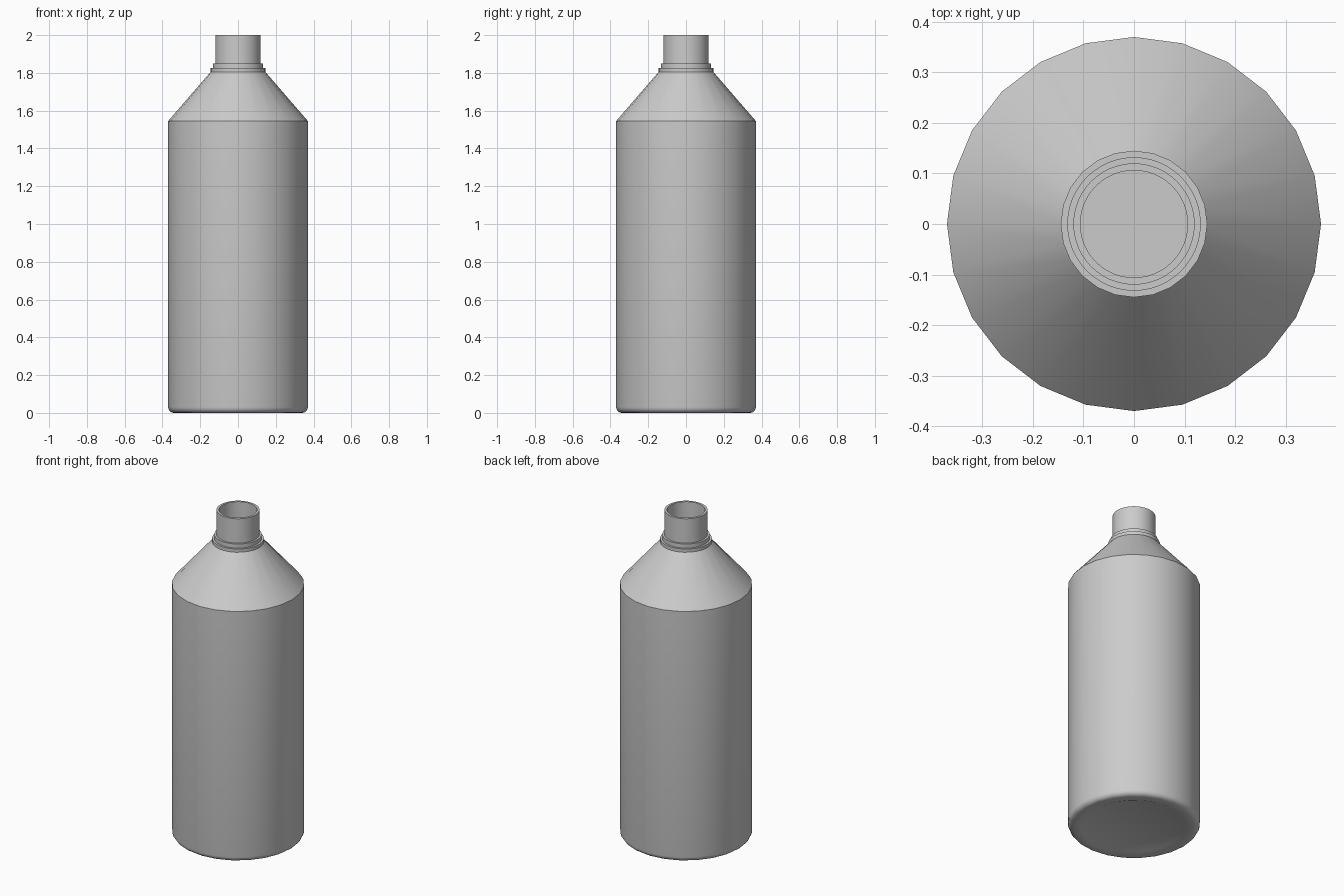
import bpy
import math

old = bpy.data.objects.get("Cube")
if old:
    bpy.data.objects.remove(old, do_unlink=True)

grey = bpy.data.materials.new("plain grey")
grey.use_nodes = True
COLOUR = (0.6, 0.6, 0.6, 1)
grey.diffuse_color = COLOUR
grey.node_tree.nodes["Principled BSDF"].inputs["Base Color"].default_value = COLOUR


def lathe(name, profile, sides):
    """Spin (radius, height) points about z and cap both ends."""
    verts = [(r * math.cos(math.tau * i / sides), r * math.sin(math.tau * i / sides), z)
             for r, z in profile for i in range(sides)]
    faces = []
    for k in range(len(profile) - 1):
        a, b = k * sides, (k + 1) * sides
        for i in range(sides):
            j = (i + 1) % sides
            faces.append((a + i, a + j, b + j, b + i))
    last = (len(profile) - 1) * sides
    faces.append(tuple(reversed(range(sides))))
    faces.append(tuple(range(last, last + sides)))
    mesh = bpy.data.meshes.new(name)
    mesh.from_pydata(verts, [], faces)
    mesh.materials.append(grey)
    obj = bpy.data.objects.new(name, mesh)
    bpy.context.collection.objects.link(obj)
    bpy.ops.object.select_all(action="DESELECT")
    obj.select_set(True)
    bpy.context.view_layer.objects.active = obj
    bpy.ops.object.shade_smooth_by_angle(angle=math.radians(32))
    return obj


# Body: shallow base recess, rounded foot, straight wall, sloped shoulder
foot_r, wall_r = 0.03, 0.37
foot = [(wall_r - foot_r + foot_r * math.sin(t), foot_r - foot_r * math.cos(t))
        for t in (math.pi / 2 * s / 4 for s in range(5))]
lathe("bottle_body",
      [(0.285, 0.006), (0.30, 0.0)] + foot + [(wall_r, 1.545), (0.145, 1.805), (0.145, 1.825)],
      24)

# Neck: collar step, tube, rim and hollow bore
lathe("bottle_neck",
      [(0.132, 1.822), (0.132, 1.85), (0.12, 1.85), (0.12, 2.0),
       (0.106, 2.0), (0.106, 1.827)],
      48)
